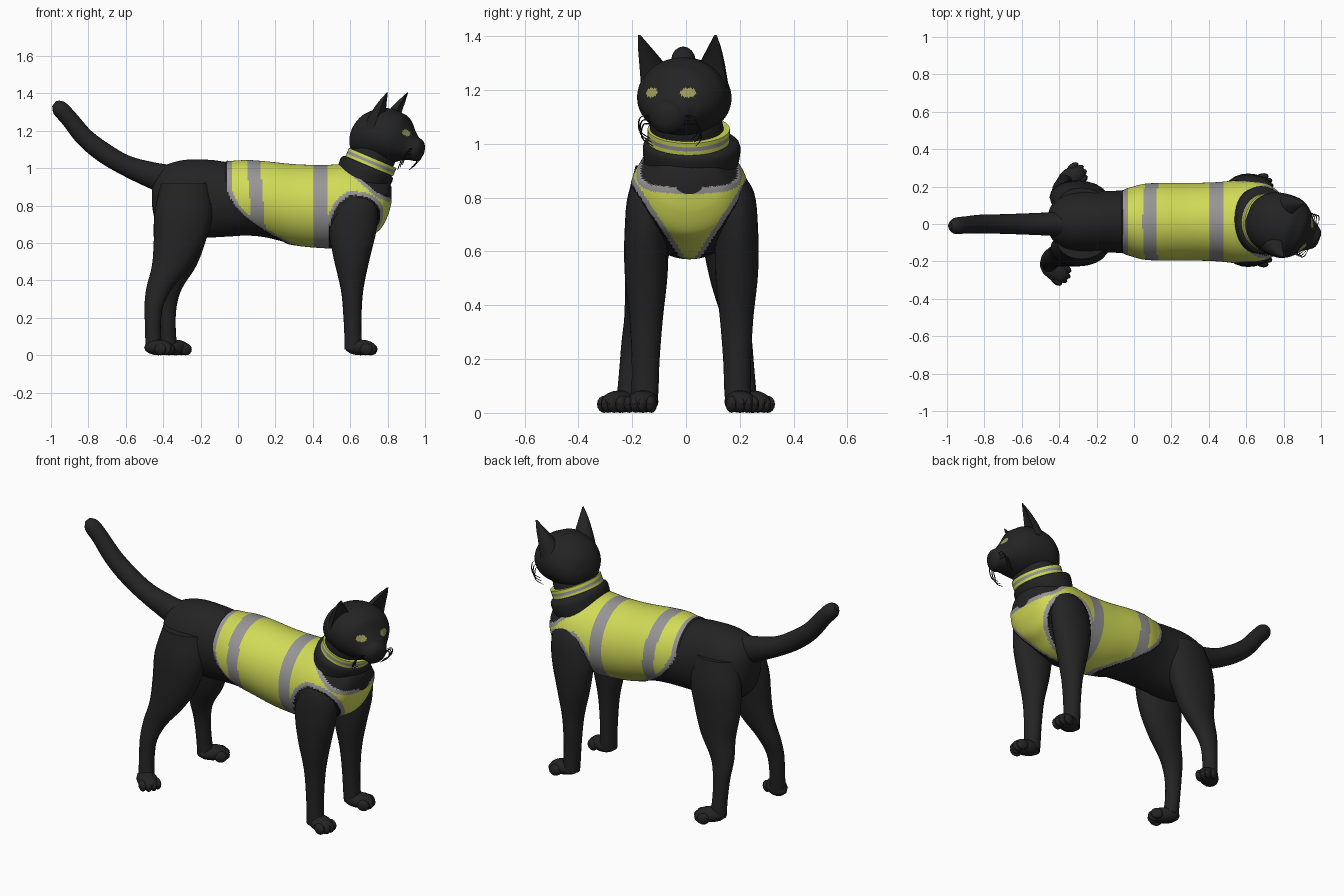
import bpy, bmesh, math
from mathutils import Vector, Matrix

if "Cube" in bpy.data.objects:
    bpy.data.objects.remove(bpy.data.objects["Cube"])


def material(name, rgb):
    m = bpy.data.materials.new(name)
    m.diffuse_color = (*rgb, 1)
    m.use_nodes = True
    m.node_tree.nodes["Principled BSDF"].inputs["Base Color"].default_value = m.diffuse_color
    return m


BLACK = material("black fur", (0.017, 0.017, 0.017))
YELLOW = material("safety yellow", (0.64, 0.71, 0.095))
GREY = material("reflective grey", (0.31, 0.30, 0.30))
EYE = material("eye yellow", (0.33, 0.33, 0.10))
MATS = [BLACK, YELLOW, GREY, EYE]


def finish(bm, name, rule=None):
    """Turn a bmesh into a smooth object, colouring faces by a rule."""
    bmesh.ops.recalc_face_normals(bm, faces=bm.faces)
    for f in bm.faces:
        f.smooth = True
        if rule:
            f.material_index = rule(f.calc_center_median())
    me = bpy.data.meshes.new(name)
    bm.to_mesh(me)
    bm.free()
    for m in MATS:
        me.materials.append(m)
    ob = bpy.data.objects.new(name, me)
    bpy.context.collection.objects.link(ob)
    return ob


def spline(pts, sub):
    """Catmull-Rom interpolation of station tuples."""
    pts = [Vector(p) for p in pts]
    out = []
    for i in range(len(pts) - 1):
        p0, p1, p2, p3 = pts[max(i - 1, 0)], pts[i], pts[i + 1], pts[min(i + 2, len(pts) - 1)]
        for k in range(sub):
            t = k / sub
            out.append(0.5 * (2 * p1 + (p2 - p0) * t + (2 * p0 - 5 * p1 + 4 * p2 - p3) * t * t
                              + (3 * p1 - p0 - 3 * p2 + p3) * t ** 3))
    out.append(pts[-1])
    return out


def tube(name, stations, axis=None, sub=4, segs=20, rule=None, hollow=1.0, puff=None):
    """Loft ellipses along stations (x, y, z, in-plane radius, sideways radius)."""
    st = spline(stations, sub)
    bm = bmesh.new()
    rings = []
    for i, s in enumerate(st):
        c = Vector(s[:3])
        if axis:
            t = Vector(axis).normalized()
        else:
            t = (Vector(st[min(i + 1, len(st) - 1)][:3]) - Vector(st[max(i - 1, 0)][:3])).normalized()
        side = Vector((0, 1, 0))
        n = t.cross(side).normalized()
        ring = []
        for k in range(segs):
            a = math.tau * k / segs
            ca = math.cos(a)
            if ca < 0:
                ca *= hollow
            off = n * max(s[3], 0.002) * ca + side * max(s[4], 0.002) * math.sin(a)
            p = c + off
            if puff and puff(p) > 0:
                p += off.normalized() * 0.007
            ring.append(bm.verts.new(p))
        rings.append(ring)
    for r0, r1 in zip(rings, rings[1:]):
        for k in range(segs):
            j = (k + 1) % segs
            bm.faces.new((r0[k], r0[j], r1[j], r1[k]))
    bm.faces.new(rings[0])
    bm.faces.new(rings[-1][::-1])
    return finish(bm, name, rule)


# Torso with the vest as a raised, coloured region
def vest_depth(p):
    x, y, z = p
    rear = (x - (-0.06 + 3.2 * max(0, 0.92 - z) ** 2)) * 0.8
    neck = (max(0.87 - 0.89 * (x - 0.74), 0.87 - 0.4 * (x - 0.74)) - z) * 0.8
    hole = (math.hypot((x - 0.64) / 0.15, max(z - 0.66, 0) / 0.2) - 1) * 0.15
    bib = 0.04 + (z - 0.58) * 0.65 - abs(y - 0.015)
    return min(rear, neck, max(hole, bib))


def vest_colour(p):
    d = vest_depth(p)
    if d < 0:
        return 0
    first = abs(p.x - 0.085 - (1.0 - p.z) * 0.08) < 0.036
    return 2 if d < 0.02 or first or abs(p.x - 0.445) < 0.037 else 1


TORSO = [(-.46, .93, .80, .04), (-.44, .98, .72, .09), (-.38, 1.02, .66, .15), (-.28, 1.045, .63, .17),
         (-.15, 1.045, .63, .165), (-.05, 1.033, .635, .17), (.05, 1.037, .64, .195), (.15, 1.03, .63, .2),
         (.3, 1.015, .595, .2), (.45, 1.01, .58, .205), (.55, 1.015, .58, .215), (.63, 1.015, .60, .215),
         (.70, 1.0, .64, .2), (.76, .97, .68, .165), (.80, .94, .75, .12), (.82, .90, .82, .05)]
tube("torso_and_vest", [(x, 0.012, (t + b) / 2, (t - b) / 2, w) for x, t, b, w in TORSO],
     axis=(1, 0, 0), sub=12, segs=128, rule=vest_colour, puff=vest_depth)

# Neck with ruff, and collar
NECK_AXIS = Vector((0.39, 0, 0.92)).normalized()
tube("neck", [(.62, .01, .84, .13, .16), (.665, .02, .94, .146, .178), (.69, .02, 1.0, .15, .178),
              (.70, .01, 1.022, .125, .142), (.73, 0, 1.08, .12, .135), (.75, 0, 1.13, .11, .12)],
     axis=NECK_AXIS, segs=32)
C0 = Vector((.711, .01, 1.033))
tube("collar", [(*(C0 + NECK_AXIS * h), .138, .153) for h in (-.024, -.008, .008, .024)],
     axis=NECK_AXIS, sub=1, segs=40,
     rule=lambda p: 2 if abs((p - C0).dot(NECK_AXIS)) < .007 else 1)


# Head parts are built facing +x, then turned slightly
def place_on_neck(ob):
    ob.location = (.77, 0, 0)
    ob.rotation_euler = (0, 0, math.radians(-21))


def eye_rule(p):
    return 3 if p.x > .1 and math.hypot((abs(p.y) - .073) / .027, (p.z - 1.19) / .018) < 1 else 0


HEAD = [(-.17, 1.14, .03, .04), (-.15, 1.15, .08, .09), (-.1, 1.165, .12, .14), (-.03, 1.175, .14, .165),
        (.05, 1.175, .145, .17), (.10, 1.17, .13, .155), (.14, 1.16, .115, .125), (.17, 1.13, .088, .09),
        (.20, 1.105, .066, .07), (.225, 1.108, .045, .05), (.236, 1.115, .02, .025)]
place_on_neck(tube("head", [(f, 0, z, h, w) for f, z, h, w in HEAD],
                   axis=(1, 0, 0), sub=9, segs=112, rule=eye_rule))

for s, side in ((-1, "right"), (1, "left")):
    # Ear with hollow front
    place_on_neck(tube(side + "_ear", [(.02, s * .105, 1.21, .085, .066), (.045, s * .118, 1.29, .065, .05),
                                       (.07, s * .138, 1.355, .036, .026), (.09, s * .152, 1.405, .004, .004)],
                       axis=(0, 0, 1), hollow=-0.25))
    # Drooping whiskers
    for i in range(3):
        d = i * .014
        place_on_neck(tube(f"{side}_whisker_{i + 1}",
                           [(.2, s * .05, 1.10 - d, .003, .003), (.195 - d, s * .105, 1.10 - d, .003, .003),
                            (.175 - d, s * .118, 1.05 - d, .003, .003), (.15 - d, s * .085, 1.02 - d, .002, .002)],
                           segs=5))


# Paw: rounded pad with four toes
def paw(name, x, y, yaw, length):
    bm = bmesh.new()
    turn = Matrix.Translation((x, y, 0)) @ Matrix.Rotation(math.radians(yaw), 4, 'Z')
    parts = [((0, 0, .042), (length, .056, .042))]
    parts += [((length * .72 - abs(k) * .014, k * .028, .032), (.036, .02, .032)) for k in (-1.5, -.5, .5, 1.5)]
    for c, r in parts:
        bmesh.ops.create_uvsphere(bm, u_segments=14, v_segments=8, radius=1,
                                  matrix=turn @ Matrix.Translation(c) @ Matrix.Diagonal((*r, 1)))
    finish(bm, name)


# Legs: same stations for both sides, far hind leg stepping forward
FRONT = [(.63, .12, .90, .07, .06), (.63, .158, .82, .112, .075), (.615, .168, .68, .127, .08),
         (.608, .168, .52, .097, .08), (.61, .168, .35, .06, .062), (.612, .17, .2, .048, .052),
         (.615, .172, .09, .046, .05), (.62, .175, .03, .05, .048)]
HIND = [(-.28, .10, .92, .13, .09), (-.29, .13, .77, .155, .095), (-.31, .145, .62, .14, .085),
        (-.355, .16, .48, .105, .07), (-.42, .18, .36, .07, .052), (-.45, .2, .26, .05, .043),
        (-.455, .21, .15, .042, .042), (-.45, .22, .04, .045, .042)]
for s, side in ((-1, "right"), (1, "left")):
    tube(side + "_front_leg", [(x, .02 + s * y, z, a, b) for x, y, z, a, b in FRONT], axis=(0, 0, 1))
    paw(side + "_front_paw", .655, .02 + s * .18, s * 14, .085)
    step = .08 if s > 0 else 0
    tube(side + "_hind_leg", [(x + step * max(0, min(1, (.62 - z) / .4)), .003 + s * y, z, a, b)
                              for x, y, z, a, b in HIND], axis=(0, 0, 1))
    paw(side + "_hind_paw", -.425 + step * 1.1, s * .245, s * 36, .088)

# Tail
tube("tail", [(-.34, 0, .93, .085, .07), (-.46, 0, .963, .07, .062), (-.6, 0, 1.015, .055, .056),
              (-.72, 0, 1.085, .054, .052), (-.82, 0, 1.165, .05, .05), (-.9, -.005, 1.262, .046, .046),
              (-.955, -.01, 1.322, .043, .043), (-.983, -.01, 1.346, .018, .018)], segs=24)

# Keep sharp edges sharp
bpy.ops.object.select_all(action='SELECT')
bpy.context.view_layer.objects.active = bpy.data.objects["tail"]
bpy.ops.object.shade_smooth_by_angle(angle=math.radians(40))
